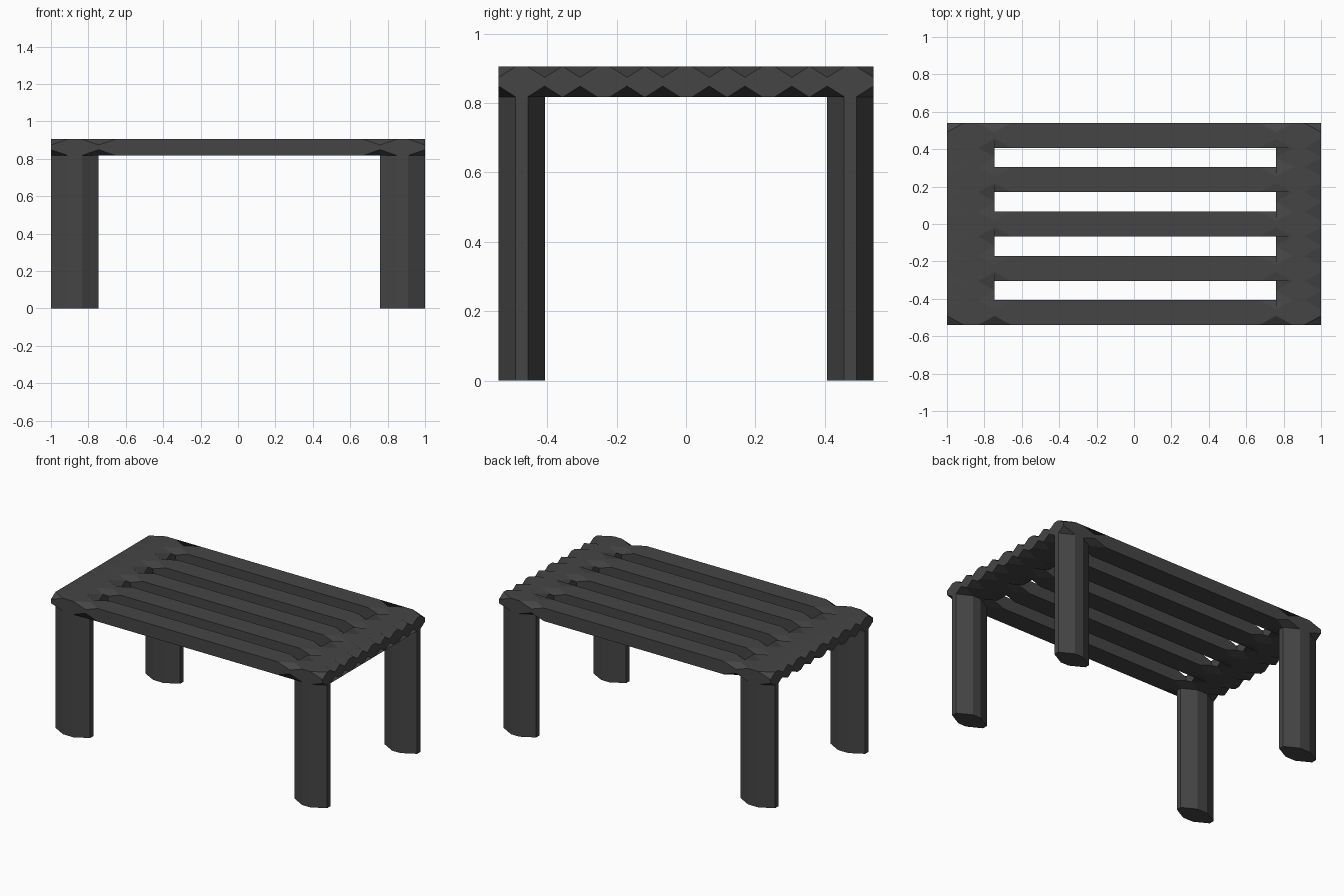
import bpy, bmesh
from mathutils import Matrix, Vector

if "Cube" in bpy.data.objects:
    bpy.data.objects.remove(bpy.data.objects["Cube"])

X = [-1.0, -0.745, 0.76, 1.0]
half = [0.067, 0.17, 0.305, 0.407, 0.54]
Y = [-v for v in reversed(half)] + half
Z0, Z1 = 0.818, 0.905
CUT = (0.09, 0.049, 0.031)      # corner cut size along each axis

bm = bmesh.new()

# slatted top: grid of cells with the gaps left out, given thickness
pts = [[bm.verts.new((x, y, Z0)) for y in Y] for x in X]
cells = []
for i in range(3):
    for j in range(9):
        if i == 1 and j % 2:
            continue
        cells.append(bm.faces.new((pts[i][j], pts[i + 1][j],
                                   pts[i + 1][j + 1], pts[i][j + 1])))
ext = bmesh.ops.extrude_face_region(bm, geom=cells, use_keep_orig=True)
for v in ext["geom"]:
    if isinstance(v, bmesh.types.BMVert):
        v.co.z = Z1
bmesh.ops.recalc_face_normals(bm, faces=bm.faces)

# chop every corner, working in a scaled space so the cut differs per axis
bmesh.ops.transform(bm, matrix=Matrix.Diagonal((1 / CUT[0], 1 / CUT[1], 1 / CUT[2], 1)),
                    verts=bm.verts)
bmesh.ops.bevel(bm, geom=bm.verts[:], offset=1.0, offset_type='OFFSET',
                segments=1, profile=0.5, affect='VERTICES', clamp_overlap=False)
bmesh.ops.transform(bm, matrix=Matrix.Diagonal((*CUT, 1)), verts=bm.verts)
bm.normal_update()

# legs: pull the eight-sided corner cells down to the floor
feet = []
for f in bm.faces:
    c = f.calc_center_bounds()
    if len(f.verts) == 8 and abs(c.z - Z0) < 1e-3 and abs(c.x) > 0.8 and abs(c.y) > 0.42:
        feet.append(f)
res = bmesh.ops.extrude_discrete_faces(bm, faces=feet)
for f in res["faces"]:
    for v in f.verts:
        v.co.z = 0.0
# join the pulled-down ends to the openings they left
bmesh.ops.recalc_face_normals(bm, faces=bm.faces)

me = bpy.data.meshes.new("slatted_table")
bm.to_mesh(me)
bm.free()
table = bpy.data.objects.new("slatted_table", me)
bpy.context.collection.objects.link(table)

mat = bpy.data.materials.new("dark_grey")
mat.diffuse_color = (0.06, 0.06, 0.06, 1)
mat.use_nodes = True
mat.node_tree.nodes["Principled BSDF"].inputs["Base Color"].default_value = mat.diffuse_color
me.materials.append(mat)
